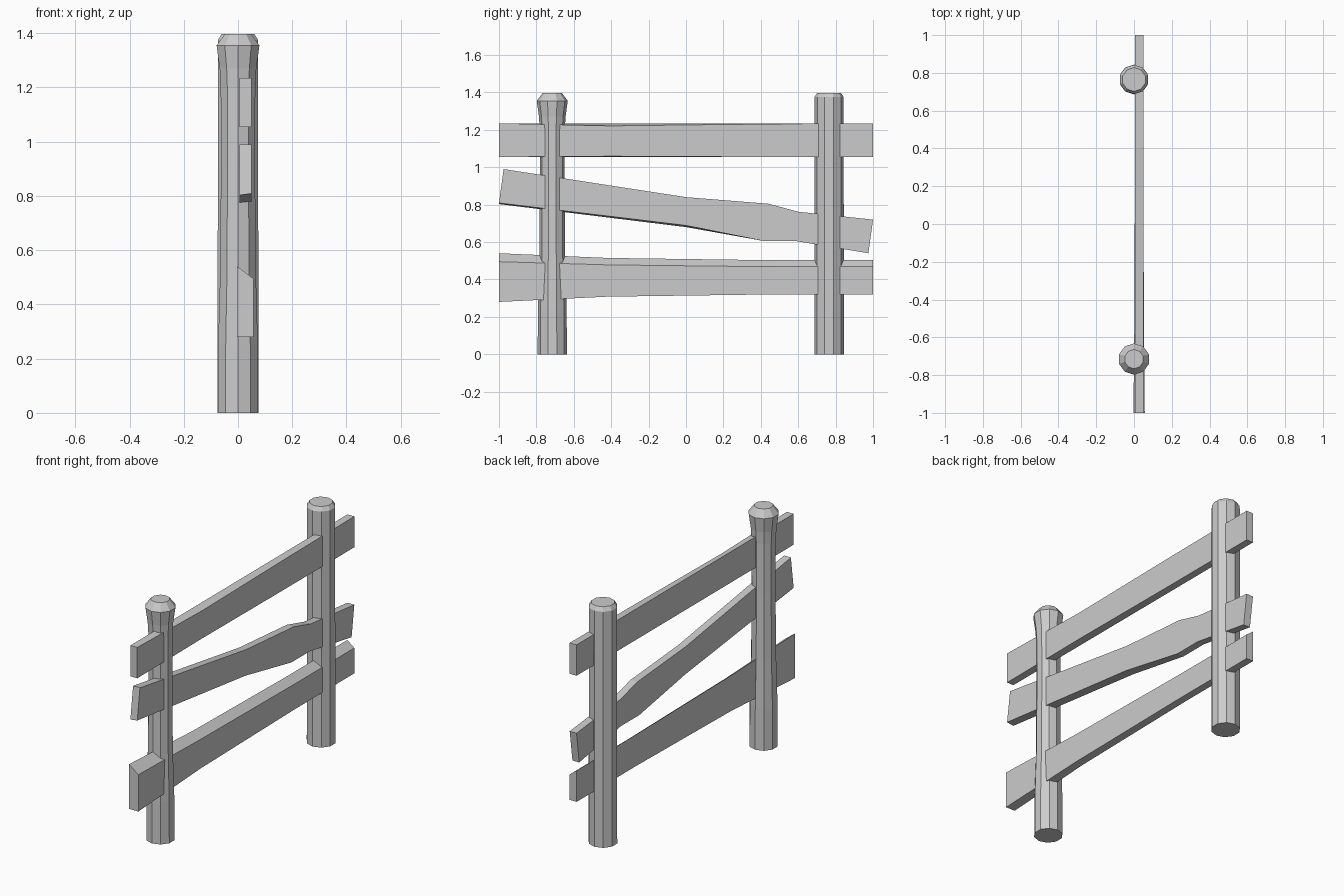
import bpy, math

if "Cube" in bpy.data.objects:
    bpy.data.objects.remove(bpy.data.objects["Cube"])


def make_object(name, verts, faces):
    mesh = bpy.data.meshes.new(name)
    mesh.from_pydata(verts, [], faces)
    mesh.update()
    obj = bpy.data.objects.new(name, mesh)
    bpy.context.collection.objects.link(obj)
    return obj


def loft(name, rings):
    """Join equal-sized closed rings with quads and cap both ends."""
    n = len(rings[0])
    verts = [v for ring in rings for v in ring]
    faces = [(i * n + j, i * n + (j + 1) % n,
              (i + 1) * n + (j + 1) % n, (i + 1) * n + j)
             for i in range(len(rings) - 1) for j in range(n)]
    last = (len(rings) - 1) * n
    faces += [tuple(reversed(range(n))), tuple(range(last, last + n))]
    return make_object(name, verts, faces)


def post(name, y, profile, sides=10):
    """Ten-sided post from (radius, height) pairs."""
    rings = []
    for r, z in profile:
        angles = [math.pi / 2 + math.tau * k / sides for k in range(sides)]
        rings.append([(r * math.cos(a), y + r * math.sin(a), z) for a in angles])
    return loft(name, rings)


def rail(name, stations):
    """Plank from stations: x back/front, y,z bottom, y,z top, top and bottom front offsets."""
    rings = []
    for xb, xf, y0, z0, y1, z1, drop, lift in stations:
        rings.append([(xb, y0, z0), (xb, y1, z1),
                      (xf, y1, z1 - drop), (xf, y0, z0 + lift)])
    return loft(name, rings)


# Posts: one waisted with a flared cap, one straight
post("flared_post", -0.715, [(0.078, 0), (0.077, 0.25), (0.069, 0.52),
                             (0.066, 0.9), (0.067, 1.2), (0.071, 1.27),
                             (0.083, 1.355), (0.051, 1.397)])
post("straight_post", 0.765, [(0.079, 0), (0.078, 1.375), (0.063, 1.398)])

# Top rail: level, with a slight sag along its front edge
rail("top_rail", [
    (0.006, 0.05, -1, 1.055, -1, 1.235, 0, 0),
    (0.006, 0.05, -0.4, 1.055, -0.4, 1.235, 0.014, 0.004),
    (0.006, 0.05, 0.4, 1.055, 0.4, 1.235, 0.004, 0),
    (0.006, 0.05, 1, 1.055, 1, 1.235, 0, 0)])

# Middle rail: slumped and crooked
rail("middle_rail", [
    (0.006, 0.05, -1, 0.803, -0.975, 0.99, 0, 0.006),
    (0.006, 0.05, 0, 0.680, 0, 0.84, 0, 0.009),
    (0.006, 0.05, 0.42, 0.605, 0.44, 0.805, 0, 0),
    (0.006, 0.05, 0.59, 0.605, 0.60, 0.762, 0, 0),
    (0.006, 0.05, 0.975, 0.54, 1, 0.72, 0, 0)])

# Bottom rail: flares at one end, top edge sloped toward the front
rail("bottom_rail", [
    (-0.003, 0.057, -1, 0.28, -1, 0.54, 0.045, 0),
    (0.003, 0.052, -0.42, 0.308, -0.42, 0.515, 0.037, 0),
    (0.005, 0.05, 0.45, 0.32, 0.45, 0.503, 0.035, 0),
    (0.005, 0.05, 1, 0.32, 1, 0.503, 0.035, 0)])
